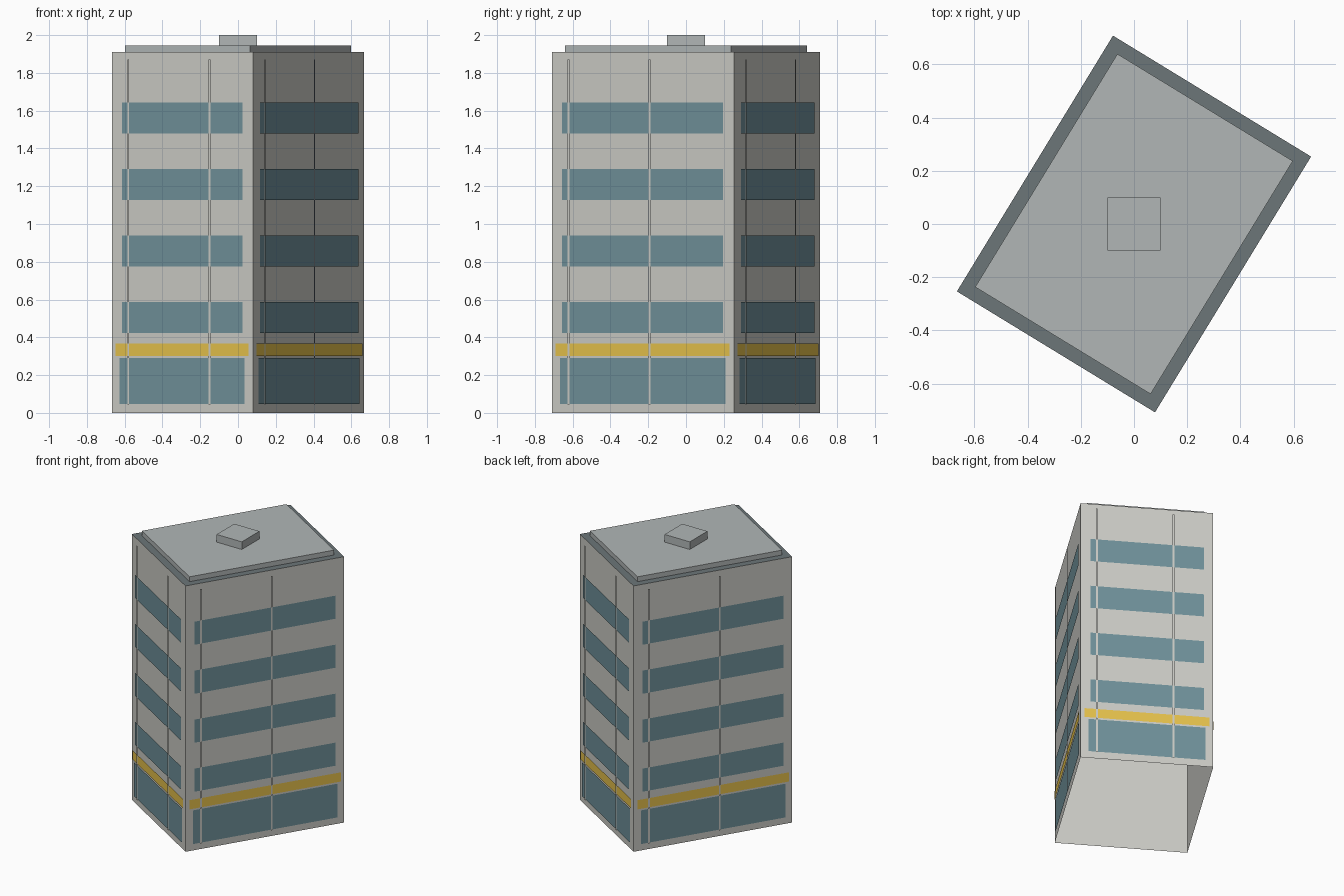
import bpy, math
from mathutils import Matrix, Vector

if "Cube" in bpy.data.objects:
    bpy.data.objects.remove(bpy.data.objects["Cube"])

W, L, H = 0.873, 1.127, 1.91           # footprint and wall height
TURN = Matrix.Rotation(math.radians(-31.4), 4, 'Z')


def material(name, rgb):
    m = bpy.data.materials.new(name)
    m.diffuse_color = (*rgb, 1)
    m.use_nodes = True
    m.node_tree.nodes["Principled BSDF"].inputs["Base Color"].default_value = m.diffuse_color
    return m


WALL = material("wall_grey", (0.60, 0.60, 0.56))
GLASS = material("window_blue", (0.16, 0.28, 0.32))
BAND = material("band_yellow", (0.78, 0.53, 0.07))
ROOF = material("roof_grey", (0.44, 0.47, 0.47))
LEDGE = material("ledge_dark", (0.15, 0.18, 0.19))


def add_mesh(name, quads, mat, turn=TURN):
    verts = [v for q in quads for v in q]
    faces = [range(4 * i, 4 * i + 4) for i in range(len(quads))]
    me = bpy.data.meshes.new(name)
    me.from_pydata(verts, [], [tuple(f) for f in faces])
    me.transform(turn)
    me.materials.append(mat)
    ob = bpy.data.objects.new(name, me)
    bpy.context.collection.objects.link(ob)
    return ob


def on_side(side, u0, u1, z0, z1, off):
    """Upright quad on one of the four sides, u measured from its left edge."""
    wide, deep = (W, L) if side % 2 == 0 else (L, W)
    rot = Matrix.Rotation(side * math.pi / 2, 3, 'Z')
    y = -deep / 2 - off
    return [rot @ Vector((u - wide / 2, y, z))
            for u, z in ((u0, z0), (u1, z0), (u1, z1), (u0, z1))]


def flat(w, l, z):
    return [Vector((x * w / 2, y * l / 2, z))
            for x, y in ((-1, -1), (1, -1), (1, 1), (-1, 1))]


def lid(w, l, z0, z1):
    """Box without a bottom."""
    lo, hi = flat(w, l, z0), flat(w, l, z1)
    return [hi] + [[lo[i], lo[(i + 1) % 4], hi[(i + 1) % 4], hi[i]] for i in range(4)]


# Wall shell, open underneath
add_mesh("walls", [on_side(s, 0, (W, L)[s % 2], 0, H, 0) for s in range(4)], WALL)

# Roof ledge, raised slab and square roof unit
add_mesh("roof_ledge", [flat(W, L, H)], LEDGE)
add_mesh("roof_slab", lid(W - 0.1, L - 0.1, H, 1.945), ROOF)
add_mesh("roof_unit", lid(0.2, 0.2, 1.945, 2.0), ROOF, Matrix.Identity(4))

# Facade details, the same on all four sides
for s, side in enumerate(("front", "right", "back", "left")):
    wide = (W, L)[s % 2]
    rows = [on_side(s, 0.063, wide - 0.063, 0.422 + 0.352 * i, 0.588 + 0.352 * i, 0.005)
            for i in range(4)]
    add_mesh(side + "_windows", rows, GLASS)
    add_mesh(side + "_shop_window", [on_side(s, 0.05, wide - 0.05, 0.048, 0.29, 0.005)], GLASS)
    add_mesh(side + "_sign_band", [on_side(s, 0.025, wide - 0.025, 0.302, 0.368, 0.006)], BAND)
    strips = [on_side(s, u - 0.006, u + 0.006, 0.045, 1.872, 0.01) for u in (0.106, 0.609)]
    add_mesh(side + "_mullions", strips, WALL)
